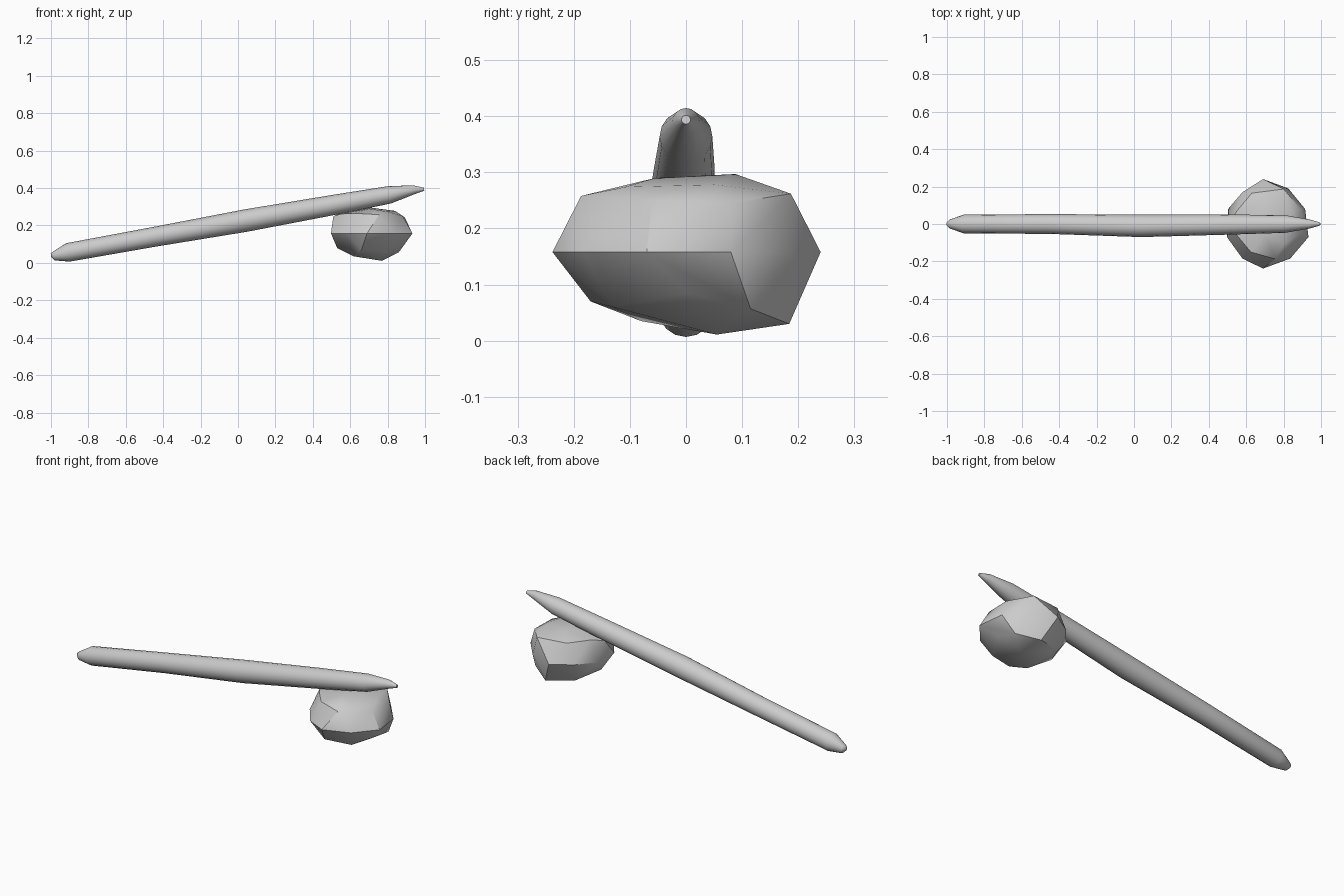
import bpy, bmesh, math
from mathutils import Vector

if "Cube" in bpy.data.objects:
    bpy.data.objects.remove(bpy.data.objects["Cube"])


def material(name, value):
    m = bpy.data.materials.new(name)
    m.diffuse_color = (value, value, value, 1)
    m.use_nodes = True
    m.node_tree.nodes["Principled BSDF"].inputs["Base Color"].default_value = m.diffuse_color
    return m


def finish(name, bm, mat, angle):
    bmesh.ops.recalc_face_normals(bm, faces=bm.faces[:])
    me = bpy.data.meshes.new(name)
    bm.to_mesh(me)
    bm.free()
    me.materials.append(mat)
    ob = bpy.data.objects.new(name, me)
    bpy.context.collection.objects.link(ob)
    bpy.ops.object.select_all(action='DESELECT')
    ob.select_set(True)
    bpy.context.view_layer.objects.active = ob
    bpy.ops.object.shade_smooth_by_angle(angle=math.radians(angle))
    return ob


grey = material("plain grey", 0.6)

# Pole: rings tilted square to its slope, x, y, z, radius
stations = [(-1.0, 0, 0.04, 0.010), (-0.985, 0, 0.037, 0.024),
            (-0.91, 0, 0.056, 0.050), (-0.45, 0, 0.139, 0.053),
            (0.04, -0.01, 0.226, 0.060), (0.5, -0.003, 0.308, 0.054),
            (0.81, 0, 0.364, 0.047), (0.94, 0, 0.391, 0.024),
            (0.995, 0, 0.394, 0.008)]
sides, tilt = 16, math.radians(10.2)
bm = bmesh.new()
rings = []
for x, y, z, r in stations:
    ring = []
    for i in range(sides):
        a = math.tau * i / sides
        up = r * math.sin(a)
        ring.append(bm.verts.new((x - up * math.sin(tilt), y + r * math.cos(a),
                                  z + up * math.cos(tilt))))
    rings.append(ring)
for a, b in zip(rings, rings[1:]):
    for i in range(sides):
        j = (i + 1) % sides
        bm.faces.new((a[i], a[j], b[j], b[i]))
bm.faces.new(rings[0])
bm.faces.new(rings[-1])
finish("pole", bm, grey, 60)

# Stone: convex shell over a waist, shoulder, crown and underside
waist = [(0.69, 0.24), (0.825, 0.19), (0.915, 0.08), (0.933, -0.07), (0.835, -0.185),
         (0.69, -0.238), (0.58, -0.185), (0.497, -0.07), (0.503, 0.08), (0.58, 0.17)]
shoulder = [(0.55, 0.07, 0.268), (0.63, 0.165, 0.265), (0.80, 0.187, 0.262),
            (0.89, 0.08, 0.245), (0.88, -0.06, 0.25), (0.755, -0.187, 0.258),
            (0.625, -0.15, 0.265), (0.55, -0.06, 0.262), (0.51, 0.0, 0.25)]
crown = [(0.70, 0.088, 0.297), (0.70, -0.055, 0.290), (0.84, 0.05, 0.278),
         (0.80, -0.108, 0.274)]
under = [(0.53, 0.0, 0.08), (0.62, -0.08, 0.035), (0.77, 0.055, 0.011),
         (0.88, 0.0, 0.085), (0.75, 0.184, 0.03), (0.60, 0.13, 0.05),
         (0.66, -0.17, 0.07), (0.80, -0.13, 0.06), (0.86, 0.115, 0.057)]
bm = bmesh.new()
for p in [(x, y, 0.158) for x, y in waist] + shoulder + crown + under:
    bm.verts.new(Vector(p))
hull = bmesh.ops.convex_hull(bm, input=bm.verts[:])
loose = {g for g in hull["geom_interior"] + hull["geom_unused"]
         if isinstance(g, bmesh.types.BMVert)}
bmesh.ops.delete(bm, geom=list(loose), context='VERTS')
finish("stone", bm, grey, 32)
